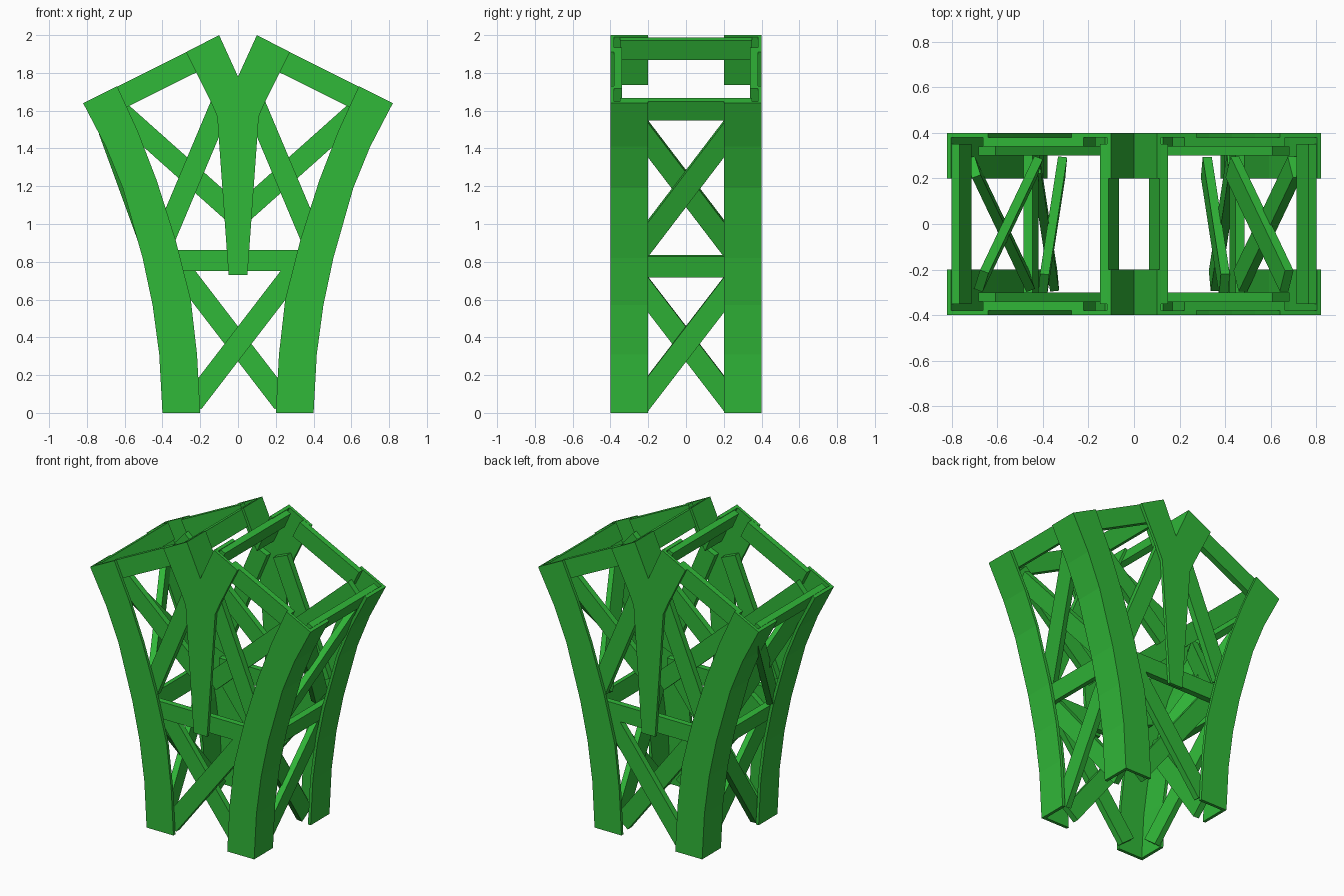
import bpy, bmesh
from mathutils import Vector, Matrix

if "Cube" in bpy.data.objects:
    bpy.data.objects.remove(bpy.data.objects["Cube"])

green = bpy.data.materials.new("green_paint")
green.diffuse_color = (0.03, 0.48, 0.04, 1)
green.use_nodes = True
green.node_tree.nodes["Principled BSDF"].inputs["Base Color"].default_value = green.diffuse_color


def finish(name, bm):
    bmesh.ops.recalc_face_normals(bm, faces=bm.faces)
    me = bpy.data.meshes.new(name)
    bm.to_mesh(me)
    bm.free()
    me.materials.append(green)
    ob = bpy.data.objects.new(name, me)
    bpy.context.collection.objects.link(ob)


def loft(name, rings):
    """Skin a row of equal closed cross-sections and cap both ends."""
    bm = bmesh.new()
    vs = [[bm.verts.new(p) for p in r] for r in rings]
    n = len(vs[0])
    for a, b in zip(vs, vs[1:]):
        for k in range(n):
            bm.faces.new((a[k], a[(k + 1) % n], b[(k + 1) % n], b[k]))
    bm.faces.new(vs[0])
    bm.faces.new(vs[-1])
    finish(name, bm)


def prism(name, pts, y0, y1):
    loft(name, [[(x, y, z) for x, z in pts] for y in (y0, y1)])


def bar(name, p, q, normal, width=0.113, thick=0.04):
    """Flat bar from p to q, its thin side along the normal."""
    p, q = Vector(p), Vector(q)
    d = (q - p).normalized()
    n = Vector(normal)
    n = (n - d * n.dot(d)).normalized()
    w = d.cross(n)
    m = Matrix((d * (q - p).length, w * width, n * thick)).transposed().to_4x4()
    m.translation = (p + q) / 2
    bm = bmesh.new()
    bmesh.ops.create_cube(bm, size=1, matrix=m)
    finish(name, bm)


# Outer and inner edges of a leg in x, z
outer = [(.40, 0), (.417, .31), (.452, .57), (.505, .82), (.61, 1.19), (.70, 1.41), (.82, 1.64)]
inner = [(.20, 0), (.217, .31), (.25, .60), (.33, .915), (.43, 1.23), (.53, 1.49), (.64, 1.73)]


def leg_x(z):
    for (xa, za), (xb, zb) in zip(outer, outer[1:]):
        if z <= zb:
            return xa + (xb - xa) * (z - za) / (zb - za)


# Four curved angle-section legs
for sx in (1, -1):
    for sy in (1, -1):
        rings = []
        for o, i in zip(outer, inner):
            o, i = Vector(o), Vector(i)
            f = o.lerp(i, 0.1)
            sec = [(o, .4), (o, .2), (f, .2), (f, .38), (i, .38), (i, .4)]
            rings.append([(sx * p.x, sy * y, p.y) for p, y in sec])
        loft("leg", rings)

FRONT = (0, 1, 0)
half = [(.05, .73), (.11, 1.57), (.148, 1.656), (.275, 1.91), (.10, 2.0)]
fork = half + [(0, 1.78)] + [(-x, z) for x, z in reversed(half)]

for s in (1, -1):
    # Forked centre post
    prism("centre_post", fork, s * .38, s * .40)
    # Horizontal tie and crossed braces of the lower bay
    bar("front_tie", (-.38, s * .36, .807), (.38, s * .36, .807), FRONT)
    bar("lower_front_brace", (-.24, s * .36, .053), (.315, s * .36, .775), FRONT)
    bar("lower_front_brace", (.24, s * .32, .053), (-.315, s * .32, .775), FRONT)
    for sx in (1, -1):
        # Flange along the inside of each fork arm
        prism("fork_flange", [(sx * .10, 2.0), (0, 1.78), (0, 1.735), (sx * .118, 1.991)],
              s * .2, s * .38)
        # Upper bay braces and sloped top rail
        bar("upper_brace_steep", (sx * .39, s * .36, .92), (sx * .075, s * .36, 1.668), FRONT)
        bar("upper_brace_shallow", (sx * .645, s * .32, 1.613), (sx * .035, s * .32, 1.069), FRONT)
        bar("top_rail", (sx * .195, s * .36, 1.882), (sx * .635, s * .36, 1.663), FRONT, .12)

for sx in (1, -1):
    # Ties joining front and back
    for name, x, z, nrm in (("upper_side_tie", .757, 1.608, (.89, 0, -.45)),
                            ("middle_side_tie", .452, .777, (.97, 0, -.22)),
                            ("fork_tie", .107, 1.928, (.91, 0, -.41))):
        nrm = (sx * nrm[0], 0, nrm[2])
        bar(name, (sx * x, -.35, z), (sx * x, .35, z), nrm)
    # Crossed braces between front and back legs
    for z0, z1, y0, y1 in ((.04, .71, -.25, .265), (.86, 1.515, -.25, .25)):
        for sy, off in ((1, .05), (-1, .085)):
            p = (sx * (leg_x(z0) - off), sy * y0, z0)
            q = (sx * (leg_x(z1) - off), sy * y1, z1)
            bar("side_brace", p, q, (sx, 0, -sx * (leg_x(z1) - leg_x(z0)) / (z1 - z0)))
